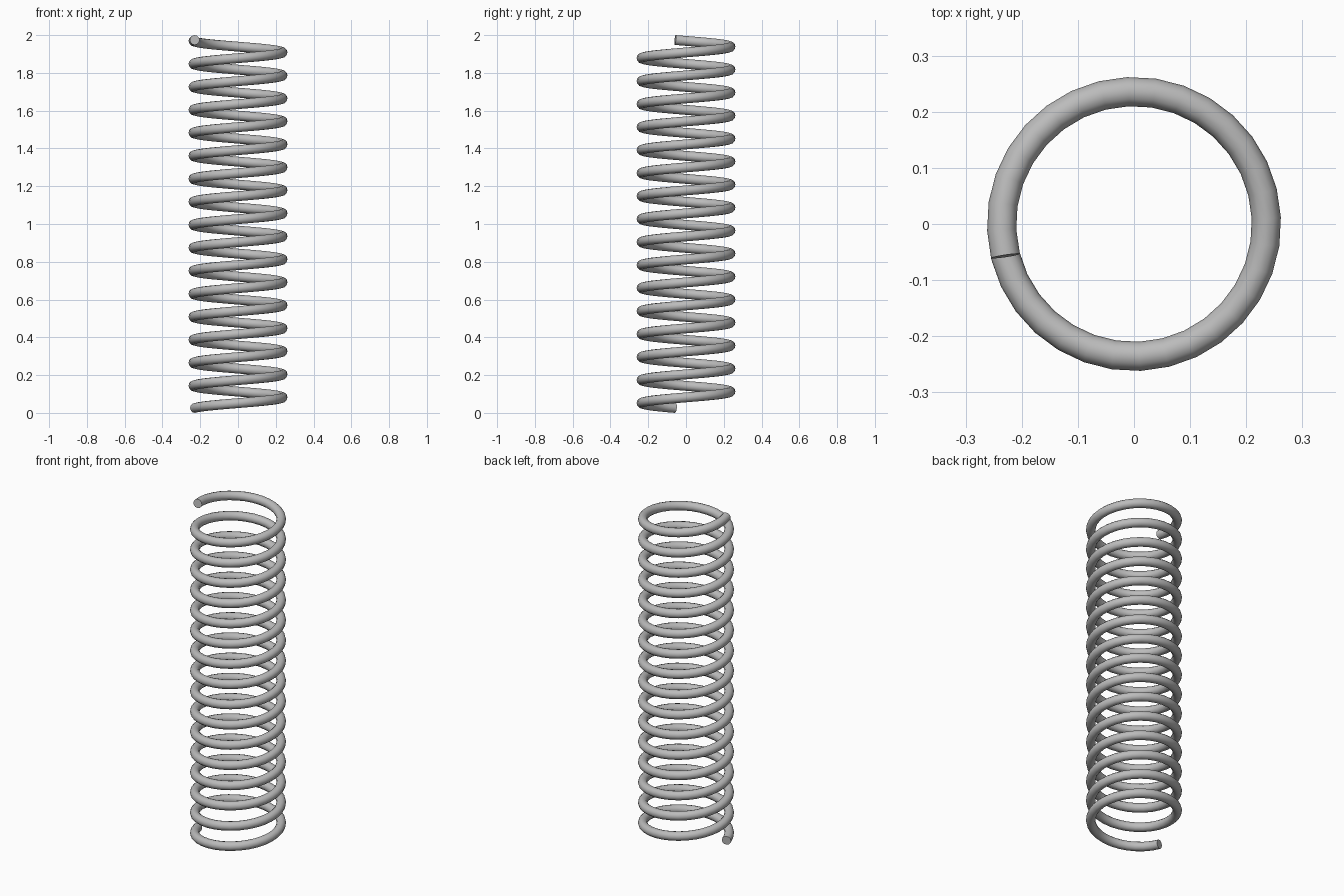
import bpy
from math import cos, sin, radians, tau

cube = bpy.data.objects.get("Cube")
if cube:
    bpy.data.objects.remove(cube, do_unlink=True)

COIL_RADIUS = 0.236
WIRE_RADIUS = 0.026
TURNS = 16
STEPS = 32                      # path points per turn
START = radians(194)            # angle of both wire ends
LOW, HIGH = 0.026, 1.974        # wire centre heights at the ends

# Grey steel
steel = bpy.data.materials.new("grey_steel")
steel.use_nodes = True
grey = (0.5, 0.5, 0.5, 1)
steel.diffuse_color = grey
steel.node_tree.nodes["Principled BSDF"].inputs["Base Color"].default_value = grey

# Helical path of the wire, rising counterclockwise
curve = bpy.data.curves.new("coil_path", "CURVE")
curve.dimensions = "3D"
curve.twist_mode = "Z_UP"
curve.bevel_depth = WIRE_RADIUS
curve.bevel_resolution = 4
curve.use_fill_caps = True
spline = curve.splines.new("POLY")
count = TURNS * STEPS
spline.points.add(count)
for i, point in enumerate(spline.points):
    t = i / count
    angle = START + TURNS * tau * t
    point.co = (COIL_RADIUS * cos(angle), COIL_RADIUS * sin(angle),
                LOW + (HIGH - LOW) * t, 1)

# Round wire swept along the path, turned into a mesh
path = bpy.data.objects.new("coil_path", curve)
bpy.context.collection.objects.link(path)
bpy.context.view_layer.update()
mesh = bpy.data.meshes.new_from_object(path.evaluated_get(bpy.context.evaluated_depsgraph_get()))
bpy.data.objects.remove(path, do_unlink=True)
mesh.name = "coil_spring"
mesh.materials.clear()
mesh.materials.append(steel)

spring = bpy.data.objects.new("coil_spring", mesh)
bpy.context.collection.objects.link(spring)
bpy.ops.object.select_all(action="DESELECT")
spring.select_set(True)
bpy.context.view_layer.objects.active = spring
bpy.ops.object.shade_smooth_by_angle(angle=radians(40))
